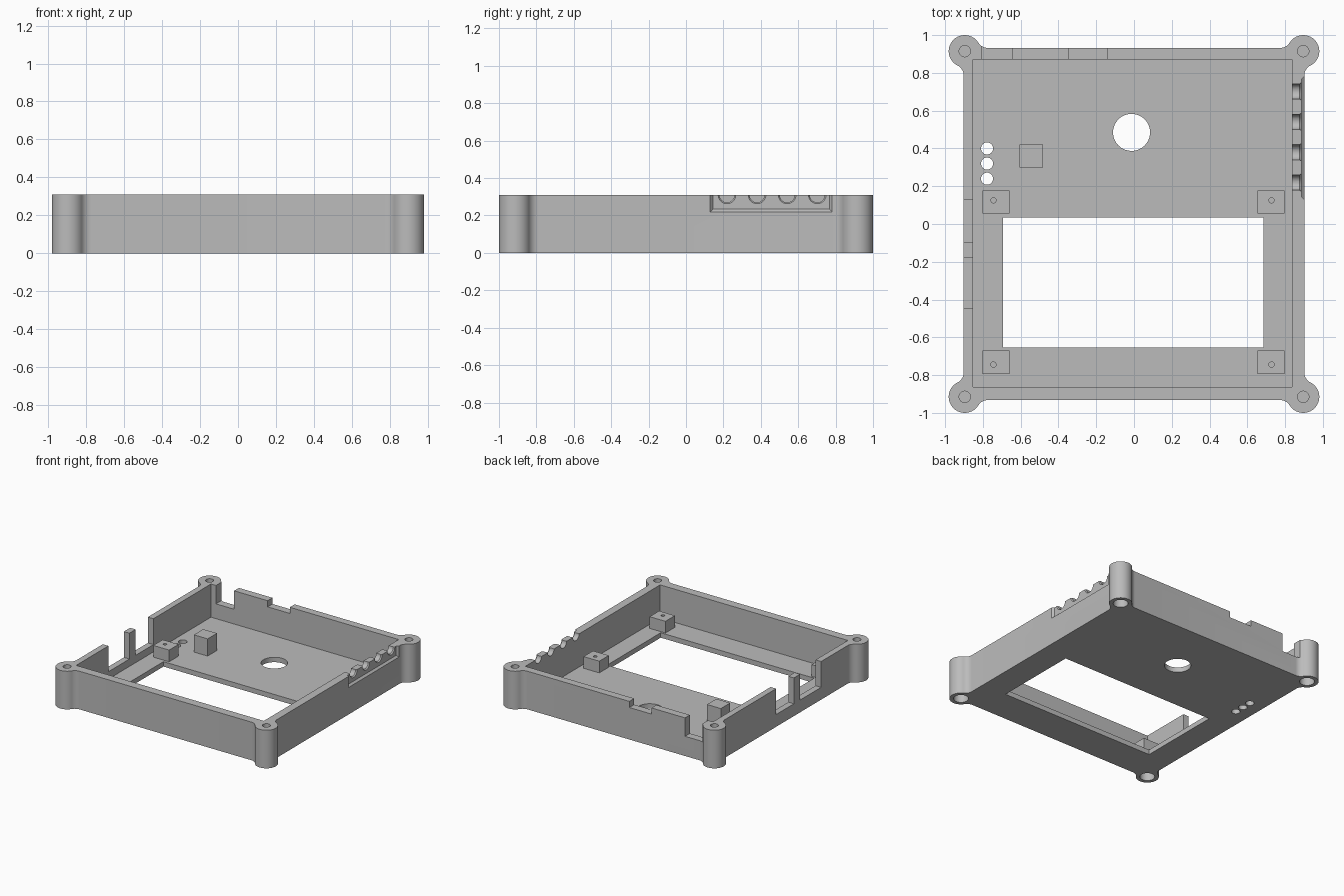
import bpy, bmesh, math
from mathutils import Matrix

cube = bpy.data.objects.get("Cube")
if cube:
    bpy.data.objects.remove(cube, do_unlink=True)

HEIGHT, FLOOR = 0.31, 0.04
WALL_X, WALL_Y = 0.902, 0.932          # outer wall planes
BOSS_X, BOSS_Y, BOSS_R = 0.896, 0.915, 0.085
FILLET = 0.06

grey = bpy.data.materials.new("matte grey")
grey.use_nodes = True
grey.diffuse_color = (0.5, 0.5, 0.5, 1)
grey.node_tree.nodes["Principled BSDF"].inputs["Base Color"].default_value = (0.5, 0.5, 0.5, 1)


def add_object(name, bm):
    bmesh.ops.recalc_face_normals(bm, faces=bm.faces)
    mesh = bpy.data.meshes.new(name)
    bm.to_mesh(mesh)
    bm.free()
    mesh.materials.append(grey)
    obj = bpy.data.objects.new(name, mesh)
    bpy.context.collection.objects.link(obj)
    return obj


def box(name, x0, x1, y0, y1, z0, z1):
    bm = bmesh.new()
    bmesh.ops.create_cube(bm, size=1)
    for v in bm.verts:
        v.co = (x1 if v.co.x > 0 else x0, y1 if v.co.y > 0 else y0, z1 if v.co.z > 0 else z0)
    return add_object(name, bm)


def cylinder(name, x, y, r, z0, z1, segments=32):
    bm = bmesh.new()
    bmesh.ops.create_cone(bm, cap_ends=True, segments=segments, radius1=r, radius2=r, depth=z1 - z0,
                          matrix=Matrix.Translation((x, y, (z0 + z1) / 2)))
    return add_object(name, bm)


def side_cone(name, x0, x1, y, z, r0, r1):
    """Cone lying along x, used for the cable grooves."""
    bm = bmesh.new()
    place = Matrix.Translation(((x0 + x1) / 2, y, z)) @ Matrix.Rotation(math.pi / 2, 4, 'Y')
    bmesh.ops.create_cone(bm, cap_ends=True, segments=32, radius1=r0, radius2=r1,
                          depth=x1 - x0, matrix=place)
    return add_object(name, bm)


def cut(target, cutter):
    cutter.hide_render = True
    mod = target.modifiers.new("cut", 'BOOLEAN')
    mod.operation, mod.solver, mod.object = 'DIFFERENCE', 'EXACT', cutter
    bpy.context.view_layer.objects.active = target
    bpy.ops.object.modifier_apply(modifier=mod.name)
    bpy.data.objects.remove(cutter, do_unlink=True)


def arc(cx, cy, r, a0, a1, n):
    return [(cx + r * math.cos(a0 + (a1 - a0) * i / n),
             cy + r * math.sin(a0 + (a1 - a0) * i / n)) for i in range(n + 1)]


def corner_outline():
    """One corner: fillet from the side wall, round boss, fillet into the end wall."""
    reach = BOSS_R + FILLET
    sx, ey = WALL_X + FILLET, WALL_Y + FILLET
    d = math.sqrt(reach ** 2 - (sx - BOSS_X) ** 2)
    e = math.sqrt(reach ** 2 - (ey - BOSS_Y) ** 2)
    t1 = math.atan2(d, BOSS_X - sx)
    t2 = math.atan2(BOSS_Y - ey, e)
    pts = arc(sx, BOSS_Y - d, FILLET, math.pi, t1, 8)
    pts += arc(BOSS_X, BOSS_Y, BOSS_R, t1 - math.pi, t2 + math.pi, 40)[1:-1]
    return pts + arc(BOSS_X - e, ey, FILLET, t2, -math.pi / 2, 8)


# Case body: mirrored corner outline, extruded
corner = corner_outline()
outline = []
for mx, my in ((1, 1), (-1, 1), (-1, -1), (1, -1)):
    quarter = [(mx * x, my * y) for x, y in corner]
    outline += quarter if mx == my else quarter[::-1]
bm = bmesh.new()
base = bm.faces.new([bm.verts.new((x, y, 0)) for x, y in outline])
top = bmesh.ops.extrude_face_region(bm, geom=[base])["geom"]
for v in top:
    if isinstance(v, bmesh.types.BMVert):
        v.co.z = HEIGHT
case = add_object("case_shell", bm)

# Inside hollow and floor openings
cut(case, box("hollow", -0.852, 0.836, -0.862, 0.87, FLOOR, 1))
cut(case, box("floor_window", -0.694, 0.686, -0.655, 0.034, -1, 0.2))
cut(case, cylinder("large_floor_hole", -0.013, 0.485, 0.098, -0.1, 0.2, 64))
for y in (0.24, 0.32, 0.40):
    cut(case, cylinder("small_floor_hole", -0.778, y, 0.032, -0.1, 0.2))

# Screw holes in the corner bosses, wider from below
for mx in (-1, 1):
    for my in (-1, 1):
        cut(case, cylinder("screw_hole", mx * BOSS_X, my * BOSS_Y, 0.03, 0.17, 0.4))
        cut(case, cylinder("screw_head_hole", mx * BOSS_X, my * BOSS_Y, 0.055, -0.1, 0.15))

# Port notches in the back wall and right-hand wall
for x0, x1, z in ((-0.807, -0.644, 0.16), (-0.343, -0.143, 0.26)):
    cut(case, box("back_notch", x0, x1, 0.8, 1.1, z, 1))
for y0, y1 in ((-0.448, -0.178), (-0.098, 0.13)):
    cut(case, box("side_notch", -1.1, -0.8, y0, y1, 0.1, 1))

# Chamfered recess outside the left wall
recess = box("cable_recess", 0.886, 0.906, 0.126, 0.784, 0.216, 0.5)
for v in recess.data.vertices:
    if v.co.x < 0.9:
        v.co.y += 0.018 if v.co.y < 0.4 else -0.018
        if v.co.z < 0.4:
            v.co.z += 0.018
cut(case, recess)

# Round cable grooves, flared outward
for i in range(4):
    y = 0.219 + i * 0.161
    cut(case, side_cone("groove", 0.8, 0.95, y, HEIGHT, 0.04, 0.04))
    cut(case, side_cone("groove_flare", 0.872, 0.892, y, HEIGHT, 0.036, 0.052))

# Board standoffs with blind pilot holes
parts = [case]
for side, x in (("right", -0.73), ("left", 0.726)):
    for end, y in (("back", 0.117), ("front", -0.732)):
        post = box(f"{side}_{end}_standoff", x - 0.071, x + 0.071, y - 0.061, y + 0.061, FLOOR - 0.01, 0.135)
        hole_x = -0.744 if x < 0 else 0.728
        cut(post, cylinder("pilot_hole", hole_x, y + (0.008 if y > 0 else -0.012), 0.014, 0.06, 0.3, 16))
        parts.append(post)

# Support block on the floor
parts.append(box("support_block", -0.607, -0.483, 0.3, 0.42, FLOOR - 0.01, 0.18))

# Smooth the round walls, keep edges sharp
bpy.ops.object.select_all(action='DESELECT')
for obj in parts:
    obj.select_set(True)
bpy.context.view_layer.objects.active = case
bpy.ops.object.shade_smooth_by_angle(angle=math.radians(30))
